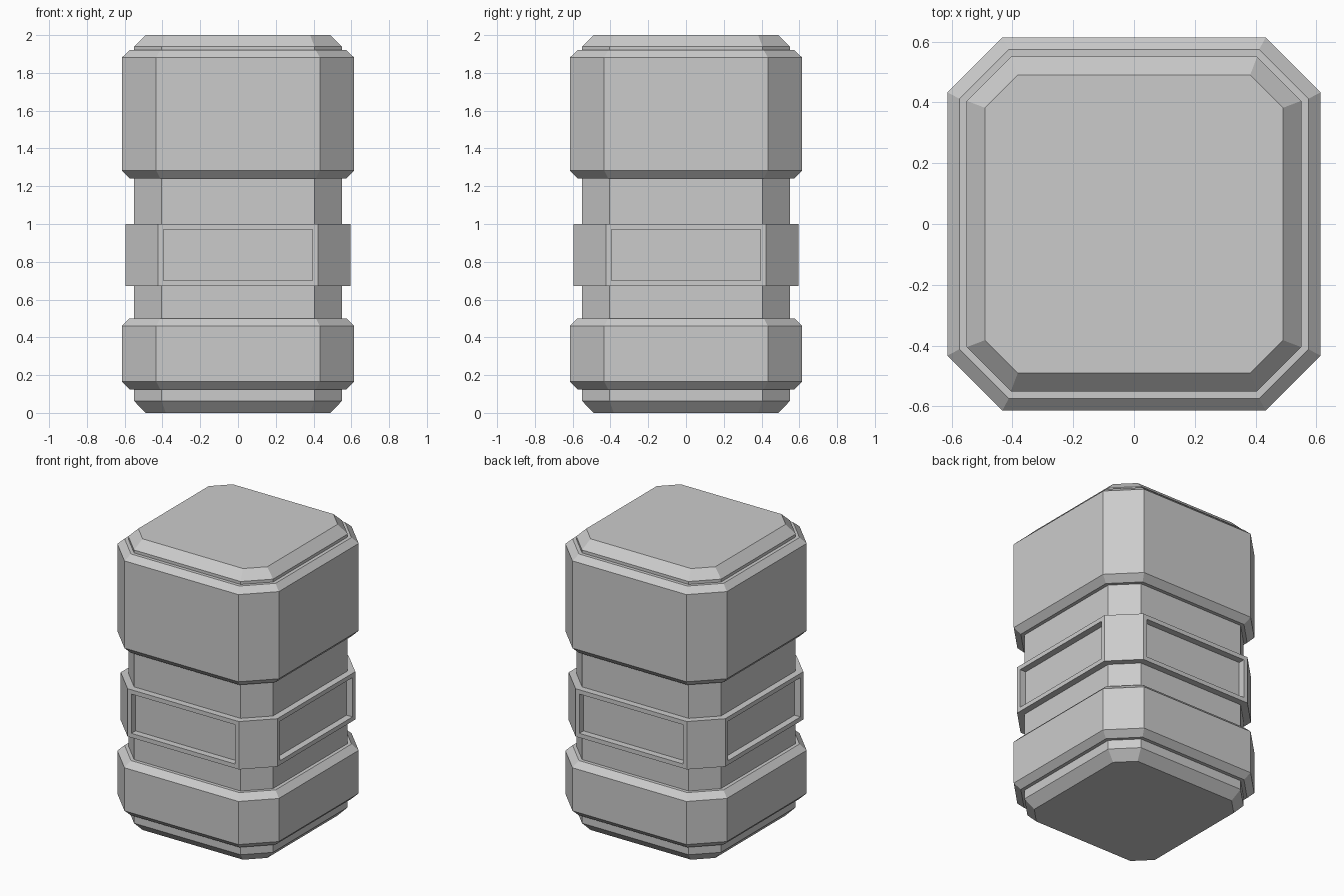
import bpy, bmesh

if "Cube" in bpy.data.objects:
    bpy.data.objects.remove(bpy.data.objects["Cube"])

# Horizontal sections: (z, half width, half length of the flat side)
CORE_END, CORE = (0.49, 0.382), (0.55, 0.405)
BAND, RIM, BLOCK = (0.595, 0.423), (0.574, 0.412), (0.614, 0.433)
sections = [
    (0.0, *CORE_END), (0.063, *CORE), (0.125, *CORE),                              # foot
    (0.125, *RIM), (0.165, *BLOCK), (0.461, *BLOCK), (0.501, *RIM),                # lower block
    (0.501, *CORE), (0.671, *CORE),                                               # lower neck
    (0.671, *BAND), (1.0, *BAND),                                                 # middle band
    (1.0, *CORE), (1.241, *CORE),                                                 # upper neck
    (1.241, *RIM), (1.283, *BLOCK), (1.882, *BLOCK), (1.92, *RIM),                # upper block
    (1.92, *CORE), (1.94, *CORE), (2.0, *CORE_END),                               # lid
]


def octagon(bm, z, h, f):
    """Ring of eight vertices, anticlockwise from the front side."""
    pts = [(-f, -h), (f, -h), (h, -f), (h, f), (f, h), (-f, h), (-h, f), (-h, -f)]
    return [bm.verts.new((x, y, z)) for x, y in pts]


# Stack the rings into one clean closed body
bm = bmesh.new()
rings = [octagon(bm, *s) for s in sections]
panels = []
for k, (a, b) in enumerate(zip(rings, rings[1:])):
    for i in range(8):
        j = (i + 1) % 8
        face = bm.faces.new((a[i], a[j], b[j], b[i]))
        if k == 9 and i % 2 == 0:
            panels.append(face)
bm.faces.new(rings[0][::-1])
bm.faces.new(rings[-1])
bm.normal_update()

# Recessed panels on the four wide sides of the middle band
bmesh.ops.inset_individual(bm, faces=panels, thickness=0.042, depth=0.0)
for face in panels:
    bmesh.ops.inset_individual(bm, faces=[face], thickness=0.0, depth=-0.045)
bmesh.ops.remove_doubles(bm, verts=bm.verts[:], dist=1e-5)
bmesh.ops.recalc_face_normals(bm, faces=bm.faces[:])

mesh = bpy.data.meshes.new("canister_body")
bm.to_mesh(mesh)
bm.free()
bpy.context.collection.objects.link(bpy.data.objects.new("canister_body", mesh))
